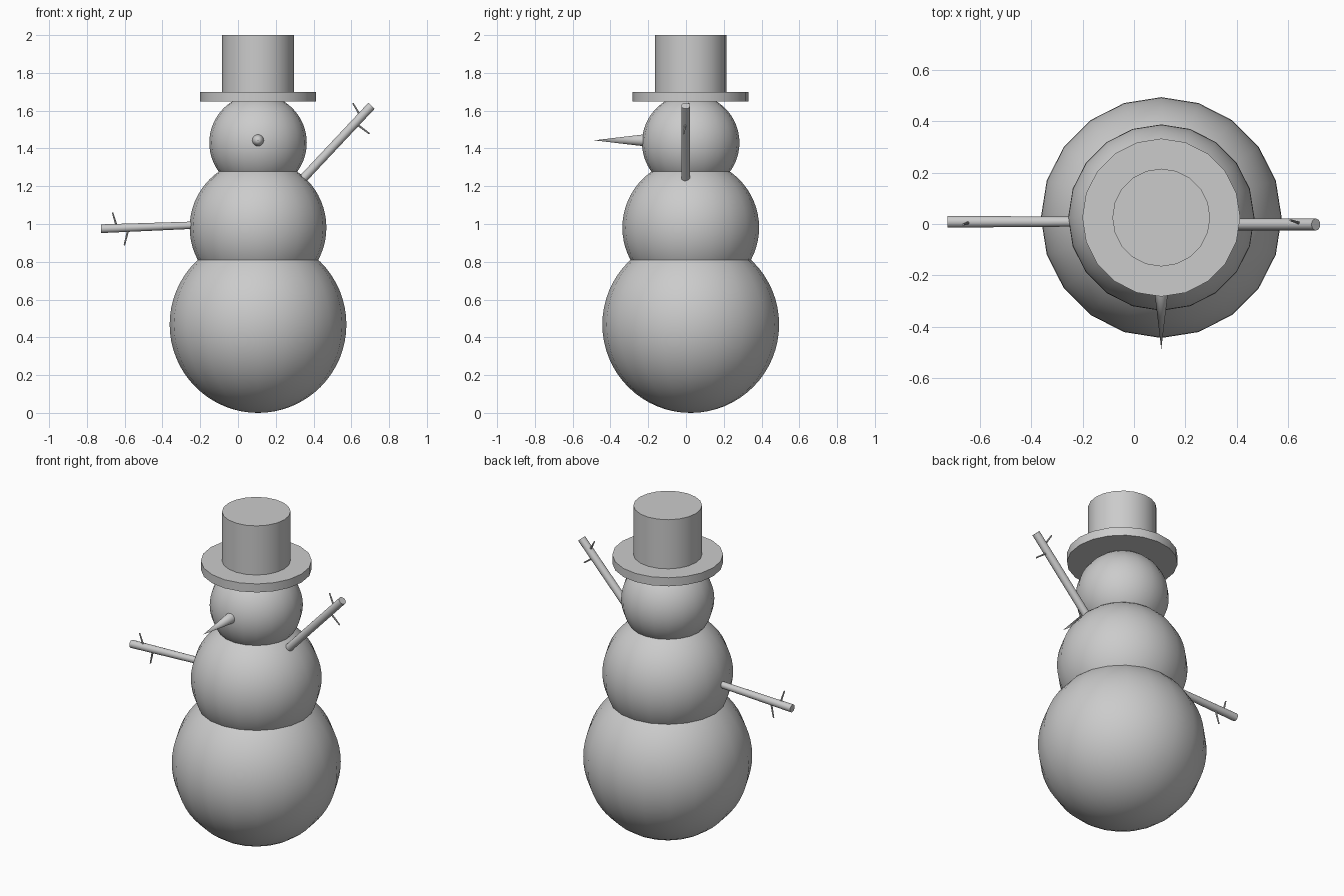
import bpy
from mathutils import Vector

if "Cube" in bpy.data.objects:
    bpy.data.objects.remove(bpy.data.objects["Cube"])

CX, CY = 0.106, 0.025   # vertical axis of the body
SIDES = 20

grey = bpy.data.materials.new("plain grey")
grey.diffuse_color = (0.6, 0.6, 0.6, 1)
grey.use_nodes = True
grey.node_tree.nodes["Principled BSDF"].inputs["Base Color"].default_value = grey.diffuse_color


def finish(name):
    ob = bpy.context.object
    ob.name = name
    ob.data.materials.append(grey)
    bpy.ops.object.shade_smooth_by_angle(angle=0.6)
    return ob


def ball(name, z, r):
    bpy.ops.mesh.primitive_uv_sphere_add(segments=SIDES, ring_count=32,
                                         radius=r, location=(CX, CY, z))
    return finish(name)


def rod(name, start, end, r1, r2, sides=SIDES):
    """Tapered rod between two points."""
    a, b = Vector(start), Vector(end)
    d = b - a
    bpy.ops.mesh.primitive_cone_add(vertices=sides, radius1=r1, radius2=r2,
                                    depth=d.length, location=(a + b) / 2,
                                    rotation=d.to_track_quat('Z', 'Y').to_euler())
    return finish(name)


# Stacked snowballs
ball("lower_body", 0.468, 0.468)
ball("middle_body", 0.981, 0.362)
ball("head", 1.43, 0.258)

# Top hat
rod("hat_brim", (CX, CY, 1.648), (CX, CY, 1.70), 0.307, 0.307)
rod("hat_crown", (CX, CY, 1.69), (CX, CY, 2.0), 0.19, 0.19)

# Pointed nose
rod("nose", (CX, -0.2, 1.443), (CX, -0.487, 1.443), 0.034, 0.0)

# Stick arms
rod("left_arm", (-0.2, 0.009, 0.995), (-0.725, 0.009, 0.975), 0.019, 0.023)
rod("right_arm", (0.335, -0.002, 1.23), (0.707, -0.002, 1.626), 0.023, 0.023)

# Twigs on the arms: base and tip
twigs = [((-0.640, 0.006, 0.980), (-0.664, -0.002, 1.06)),
         ((-0.580, 0.008, 0.975), (-0.602, 0.014, 0.887)),
         ((0.652, 0.000, 1.566), (0.608, 0.015, 1.640)),
         ((0.620, -0.002, 1.535), (0.696, -0.012, 1.478))]
for i, (base, tip) in enumerate(twigs):
    rod(f"twig_{i + 1}", base, tip, 0.006, 0.004, 8)
